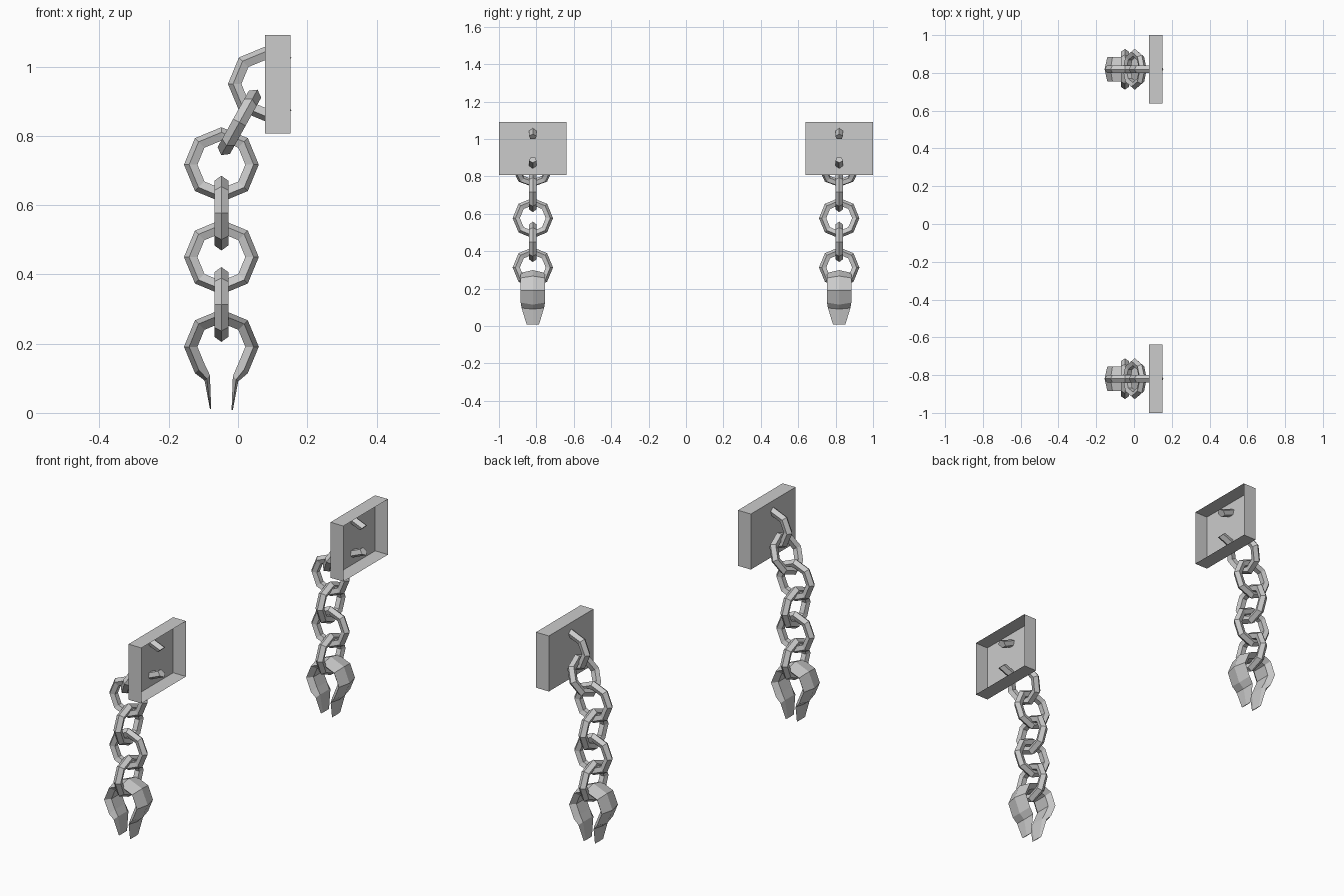
import bpy, bmesh
from math import sin, cos, pi, radians
from mathutils import Matrix, Vector

if "Cube" in bpy.data.objects:
    bpy.data.objects.remove(bpy.data.objects["Cube"])

RING, TUBE = 0.0865, 0.0215    # link radius, pentagonal bar radius
Y = 0.819                      # distance of each chain from the centre


def sweep(name, frames, loc, rot_y=0, rot_z=0, closed=False):
    """Sweep a pentagon along frames of (x, z, outward angle, radius, half width)."""
    bm = bmesh.new()
    m = (Matrix.Translation(loc) @ Matrix.Rotation(radians(rot_y), 4, 'Y')
         @ Matrix.Rotation(radians(rot_z), 4, 'Z'))
    rings = []
    for x, z, a, r, w in frames:
        ring = []
        for k in range(5):
            t = 2 * pi * k / 5
            d = r * cos(t)
            p = Vector((x + d * cos(a), w * sin(t) / sin(0.4 * pi), z + d * sin(a)))
            ring.append(bm.verts.new(m @ p))
        rings.append(ring)
    pairs = list(zip(rings, rings[1:]))
    if closed:
        pairs.append((rings[-1], rings[0]))
    for a, b in pairs:
        for k in range(5):
            j = (k + 1) % 5
            bm.faces.new((a[k], a[j], b[j], b[k]))
    if not closed:
        bm.faces.new(rings[0])
        bm.faces.new(rings[-1])
    return finish(name, bm)


def finish(name, bm):
    bmesh.ops.recalc_face_normals(bm, faces=bm.faces)
    me = bpy.data.meshes.new(name)
    bm.to_mesh(me)
    bm.free()
    ob = bpy.data.objects.new(name, me)
    bpy.context.collection.objects.link(ob)
    return ob


def arc(first, last, width=TUBE * 0.951):
    """Octagon corners from step first to step last (45 degrees each)."""
    step = 1 if last > first else -1
    return [(RING * cos(i * pi / 4), RING * sin(i * pi / 4), i * pi / 4, TUBE, width)
            for i in range(first, last + step, step)]


def wall_plate(y):
    # Shallow box, open towards the wall (+x)
    bm = bmesh.new()
    bmesh.ops.create_cube(bm, size=1, matrix=Matrix.Translation((0.115, y, 0.949))
                          @ Matrix.Diagonal((0.073, 0.362, 0.285, 1)))
    ob = finish("wall_plate", bm)
    bm = bmesh.new()
    bm.from_mesh(ob.data)
    back = [f for f in bm.faces if f.normal.x > 0.9]
    bmesh.ops.delete(bm, geom=back, context='FACES_ONLY')
    bm.to_mesh(ob.data)
    bm.free()


# Open shackle: wide octagonal band whose ends bend down into flat tips
left_tip = [(-0.031, -0.180, pi, 0.002, 0.033),
            (-0.040, -0.089, pi * 1.25, 0.012, 0.060)]
right_tip = [(-x, z - 0.003, pi - a, r, w) for x, z, a, r, w in reversed(left_tip)]
shackle = left_tip + arc(5, -1, 0.065) + right_tip

for y in (-Y, Y):
    wall_plate(y)
    # Anchor loop with both ends through the plate
    sweep("anchor_loop", arc(1, 7), (0.079, y, 0.950))
    # Hanging links, the first one tilted
    sweep("tilted_link", arc(0, 7), (0.004, y, 0.839), 29, 90, closed=True)
    for i, z in enumerate((0.717, 0.577, 0.450, 0.313)):
        sweep("chain_link", arc(0, 7), (-0.048, y, z), 0, 90 * (i % 2), closed=True)
    sweep("open_shackle", shackle, (-0.048, y, 0.191))
